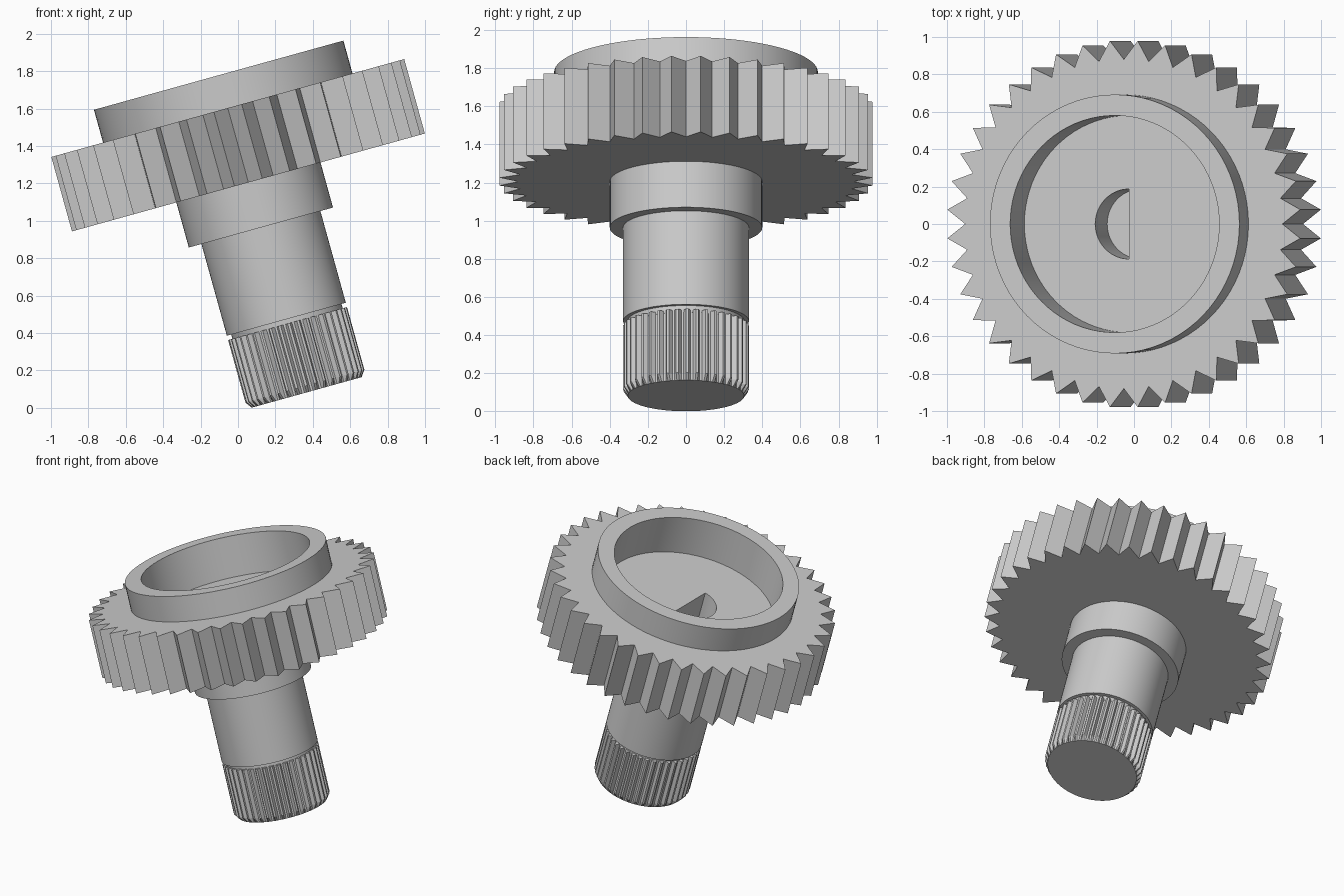
import bpy
import bmesh
from math import cos, sin, pi, radians

if "Cube" in bpy.data.objects:
    bpy.data.objects.remove(bpy.data.objects["Cube"], do_unlink=True)

TILT = radians(-15.5)
BASE = (0.367, 0, 0.082)

steel = bpy.data.materials.new("grey_steel")
steel.use_nodes = True
GREY = (0.6, 0.6, 0.6, 1)
steel.diffuse_color = GREY
steel.node_tree.nodes["Principled BSDF"].inputs["Base Color"].default_value = GREY


def circle(r):
    return lambda i, n: (r * cos(2 * pi * i / n), r * sin(2 * pi * i / n))


def half_round(r):
    """D outline: round on -x, flat through the axis."""
    return lambda i, n: (min(0, r * cos(2 * pi * i / n)), r * sin(2 * pi * i / n))


def toothed(pattern):
    """Outline whose radius cycles through the pattern."""
    return lambda i, n: circle(pattern[i % len(pattern)])(i, n)


def loft(name, n, rows):
    """Skin outlines stacked along the tilted axis and cap both ends."""
    bm = bmesh.new()
    rings = [[bm.verts.new((*shape(i, n), t)) for i in range(n)] for t, shape in rows]
    for a, b in zip(rings, rings[1:]):
        for i in range(n):
            j = (i + 1) % n
            bm.faces.new((a[i], a[j], b[j], b[i]))
    bm.faces.new(rings[0][::-1])
    bm.faces.new(rings[-1])
    mesh = bpy.data.meshes.new(name)
    bm.to_mesh(mesh)
    bm.free()
    obj = bpy.data.objects.new(name, mesh)
    bpy.context.collection.objects.link(obj)
    mesh.materials.append(steel)
    obj.location = BASE
    obj.rotation_euler = (0, TILT, 0)
    bpy.ops.object.select_all(action="DESELECT")
    obj.select_set(True)
    bpy.context.view_layer.objects.active = obj
    bpy.ops.object.shade_smooth_by_angle(angle=radians(20))
    return obj


# Gear with pointed teeth, raised rim, recessed floor and half-round pocket
teeth = toothed((0.88, 0.982))
loft("gear_wheel", 80, [
    (1.165, teeth), (1.578, teeth),
    (1.578, circle(0.692)), (1.76, circle(0.692)),
    (1.76, circle(0.58)), (1.475, circle(0.58)),
    (1.475, half_round(0.187)), (1.235, half_round(0.187)),
])

# Collar under the gear
loft("collar", 80, [(0.915, circle(0.4)), (1.17, circle(0.4))])

# Plain shaft and the narrow groove below it
loft("shaft", 80, [
    (0.37, circle(0.306)), (0.406, circle(0.306)),
    (0.406, circle(0.33)), (0.92, circle(0.33)),
])

# Splined end with chamfered tips
splines = toothed((0.33, 0.33, 0.305, 0.305))
loft("splined_end", 160, [
    (0, circle(0.305)), (0.035, splines), (0.382, splines),
])
